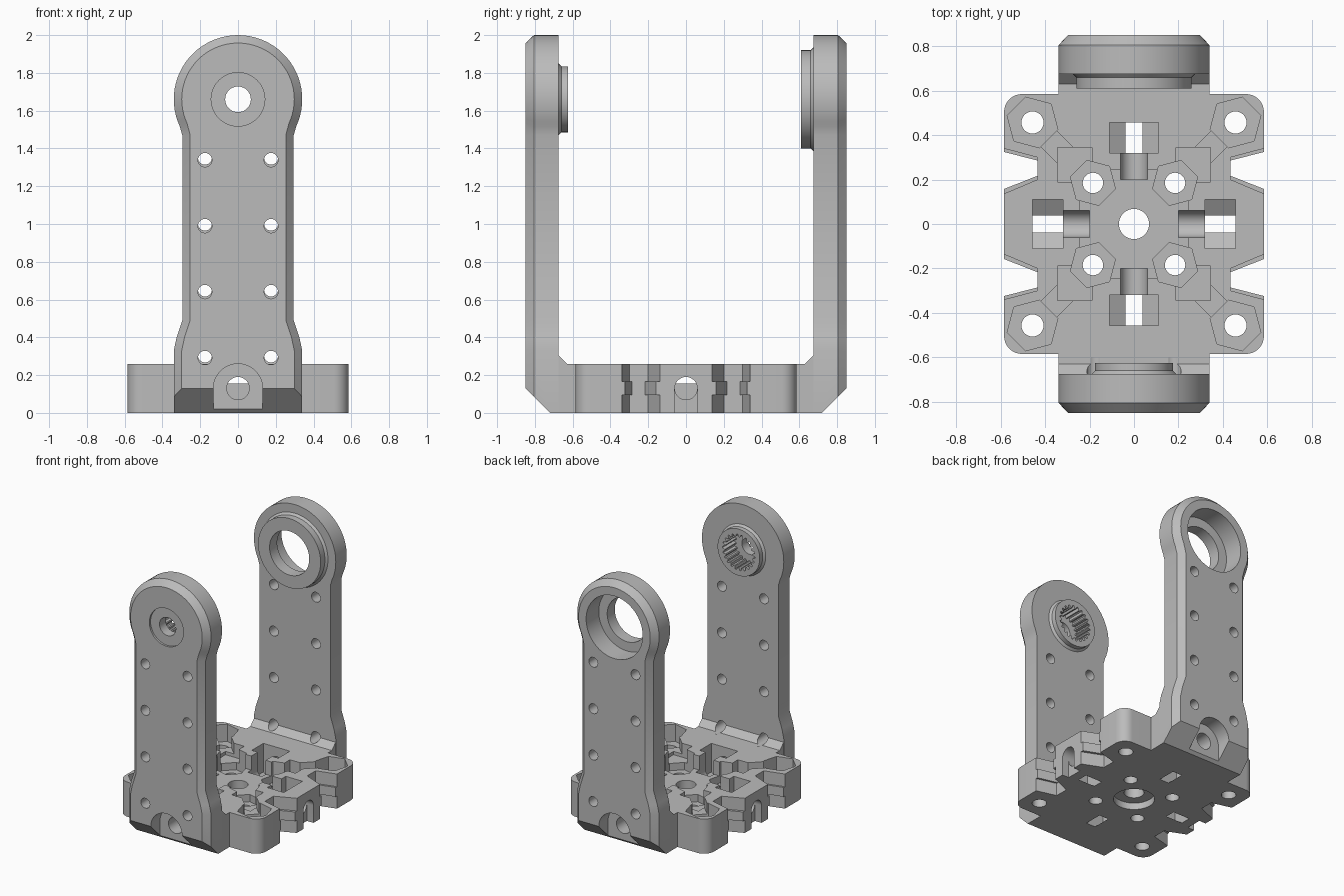
import bpy, bmesh
from math import cos, sin, pi, radians

cube = bpy.data.objects.get("Cube")
if cube:
    bpy.data.objects.remove(cube)

grey = bpy.data.materials.new("light_grey")
grey.use_nodes = True
grey.diffuse_color = (0.5, 0.5, 0.5, 1)
grey.node_tree.nodes["Principled BSDF"].inputs["Base Color"].default_value = (0.5, 0.5, 0.5, 1)


def loft(name, rings, axis):
    """Closed solid through rings of (outline, position along axis)."""
    bm = bmesh.new()
    loops = []
    for outline, w in rings:
        place = {"x": lambda u, v: (w, u, v), "y": lambda u, v: (u, w, v), "z": lambda u, v: (u, v, w)}[axis]
        loops.append([bm.verts.new(place(u, v)) for u, v in outline])
    for a, b in zip(loops, loops[1:]):
        for i in range(len(a)):
            j = (i + 1) % len(a)
            bm.faces.new((a[i], a[j], b[j], b[i]))
    bm.faces.new(loops[0])
    bm.faces.new(loops[-1])
    bmesh.ops.recalc_face_normals(bm, faces=bm.faces)
    mesh = bpy.data.meshes.new(name)
    bm.to_mesh(mesh)
    bm.free()
    mesh.materials.append(grey)
    obj = bpy.data.objects.new(name, mesh)
    bpy.context.collection.objects.link(obj)
    return obj


def prism(outline, a, b, axis):
    return loft("cutter", [(outline, a), (outline, b)], axis)


def ring(u, v, r, n=32, turn=0.0):
    return [(u + r * cos(turn + 2 * pi * i / n), v + r * sin(turn + 2 * pi * i / n)) for i in range(n)]


def rect(u0, u1, v0, v1):
    return [(u0, v0), (u1, v0), (u1, v1), (u0, v1)]


def finish(obj, adds, cuts):
    """Join the additions, cut the cutters, and bake the result."""
    for kind, tools in (("UNION", adds), ("DIFFERENCE", cuts)):
        for tool in tools:
            tool.hide_render = True
            mod = obj.modifiers.new("bool", "BOOLEAN")
            mod.operation, mod.solver, mod.object = kind, "EXACT", tool
    bpy.context.view_layer.update()
    mesh = bpy.data.meshes.new_from_object(obj.evaluated_get(bpy.context.evaluated_depsgraph_get()))
    obj.modifiers.clear()
    obj.data = mesh
    for tool in adds + cuts:
        bpy.data.objects.remove(tool)
    bpy.ops.object.select_all(action="DESELECT")
    obj.select_set(True)
    bpy.context.view_layer.objects.active = obj
    bpy.ops.object.shade_smooth_by_angle(angle=radians(25))


SIDES = (-1, 1)
TOP, FLOOR, AXLE = 0.26, 0.155, 1.66


# Base plate with rounded corners
half, rad = 0.585, 0.08
plate = []
for k, (sx, sy) in enumerate(((1, 1), (-1, 1), (-1, -1), (1, -1))):
    for i in range(9):
        a = (k + i / 8) * pi / 2
        plate.append((sx * (half - rad) + rad * cos(a), sy * (half - rad) + rad * sin(a)))
base = loft("base_plate", [(plate, 0), (plate, TOP)], "z")

# Central recess, bore and underside counterbore
cuts = [prism(rect(-0.243, 0.243, -0.243, 0.243), FLOOR, 0.4, "z"),
        prism(ring(0, 0, 0.068), -0.1, 0.4, "z"),
        prism(ring(0, 0, 0.14, 40), -0.1, 0.05, "z")]

# Nut slots, screw channels and open troughs on the four sides
nut = [(-0.11, 0.4), (-0.11, 0.045), (-0.03, -0.005), (0.03, -0.005), (0.11, 0.045), (0.11, 0.4)]
for axis in "xy":
    for s in SIDES:
        cuts += [prism(nut, s * 0.32, s * 0.458, axis),
                 prism(ring(0, 0.13, 0.06), s * 0.2, s * 0.7, axis),
                 prism(rect(-0.06, 0.06, 0.13, 0.4), s * 0.2, s * 0.35, axis)]

for s in SIDES:
    # Arched screw entries on the left and right edges
    cuts.append(prism(rect(-0.06, 0.06, -0.1, 0.13), s * 0.53, s * 0.7, "x"))
    for t in SIDES:
        # Ribbed side notches
        wide = [(0.62, 0.349), (0.435, 0.30), (0.435, 0.20), (0.62, 0.122)]
        slim = [(0.62, 0.333), (0.435, 0.286), (0.435, 0.217), (0.62, 0.144)]
        for shape, z0, z1 in ((slim, -0.1, 0.4), (wide, -0.1, 0.095), (wide, 0.165, 0.4)):
            cuts.append(prism([(s * x, t * y) for x, y in shape], z0, z1, "z"))
        # Inner and corner screw holes with nut seats
        turn = pi / 4 * (1 if s * t > 0 else -1)
        for d, hole, seat, depth in ((0.185, 0.046, 0.105, 0.1), (0.457, 0.05, 0.118, 0.13)):
            cuts += [prism(ring(s * d, t * d, hole, 24), -0.1, 0.4, "z"),
                     prism(ring(s * d, t * d, seat, 6, turn + pi / 6), depth, 0.4, "z")]
        # Square pocket and diagonal trough leading to the corner
        cuts.append(prism([(s * x, t * y) for x, y in rect(0.19, 0.345, 0.19, 0.345)], FLOOR, 0.4, "z"))
        trough = [(0.25, 0.32), (0.32, 0.25), (0.47, 0.40), (0.40, 0.47)]
        cuts.append(prism([(s * x, t * y) for x, y in trough], 0.18, 0.4, "z"))
finish(base, [], cuts)


def arm_outline(inset):
    side = [(0.34 - inset, 0), (0.34 - inset, 0.33), (0.325 - inset, 0.40), (0.295 - inset, 0.49),
            (0.295 - inset, 1.47)]
    r = 0.34 - inset
    arc = [(r * cos(radians(a)), AXLE + r * sin(radians(a))) for a in range(-25, 206, 5)]
    return side + arc + [(-x, z) for x, z in reversed(side)]


def build_arm(name, s):
    inner, outer = s * 0.675, s * 0.85
    full = arm_outline(0)
    arm = loft(name, [(full, inner), (full, s * 0.805), (arm_outline(0.042), outer)], "y")
    # Foot with a sloped inside corner
    foot = [(0.585, 0), (0.72, 0), (0.75, 0.03), (0.75, 0.305), (0.675, 0.305), (0.63, TOP), (0.585, TOP)]
    adds = [prism([(s * y, z) for y, z in foot], -0.339, 0.339, "x")]
    # Sloped lower edge, screw seat and screw channel
    wedge = [(0.72, 0), (0.87, 0.15), (0.95, 0.15), (0.95, -0.1), (0.72, -0.1)]
    arch = [(0.13 * cos(pi * i / 24), 0.13 + 0.13 * sin(pi * i / 24)) for i in range(25)]
    cuts = [prism([(s * y, z) for y, z in wedge], -0.5, 0.5, "x"),
            prism(arch + [(-0.13, 0), (0.13, 0)], s * 0.74, s * 0.95, "y"),
            prism(ring(0, 0.13, 0.06), s * 0.5, s * 0.95, "y")]
    # Two rows of mounting holes
    for x in (-0.175, 0.175):
        for row in range(4):
            z = 0.292 + 0.349 * row + (0.012 if s > 0 else 0)
            cuts.append(prism(ring(x, z, 0.037, 24), s * 0.6, s * 0.95, "y"))
    return arm, adds, cuts


def boss(r, s, tip):
    rings = [(0.7, r + 0.015), (0.675, r + 0.015), (0.66, r), (tip, r)]
    return loft("boss", [(ring(0, AXLE, q, 64), s * y) for y, q in rings], "y")


# Front arm with a splined hub
arm, adds, cuts = build_arm("front_arm", -1)
adds.append(boss(0.175, -1, 0.625))
teeth = 22
spline = []
for i in range(teeth * 4):
    a, r = 2 * pi * i / (teeth * 4), 0.135 if i % 4 < 2 else 0.115
    spline.append((r * cos(a), AXLE + r * sin(a)))
cuts += [prism(spline, -0.76, -0.5, "y"),
         prism(ring(0, AXLE, 0.068), -0.95, -0.5, "y"),
         prism(ring(0, AXLE, 0.142, 48), -0.95, -0.835, "y")]
finish(arm, adds, cuts)

# Back arm with a stepped bearing seat
arm, adds, cuts = build_arm("back_arm", 1)
adds.append(boss(0.26, 1, 0.61))
cuts += [prism(ring(0, AXLE, 0.165, 64), 0.5, 0.95, "y"),
         prism(ring(0, AXLE, 0.235, 64), 0.70, 0.95, "y")]
finish(arm, adds, cuts)
